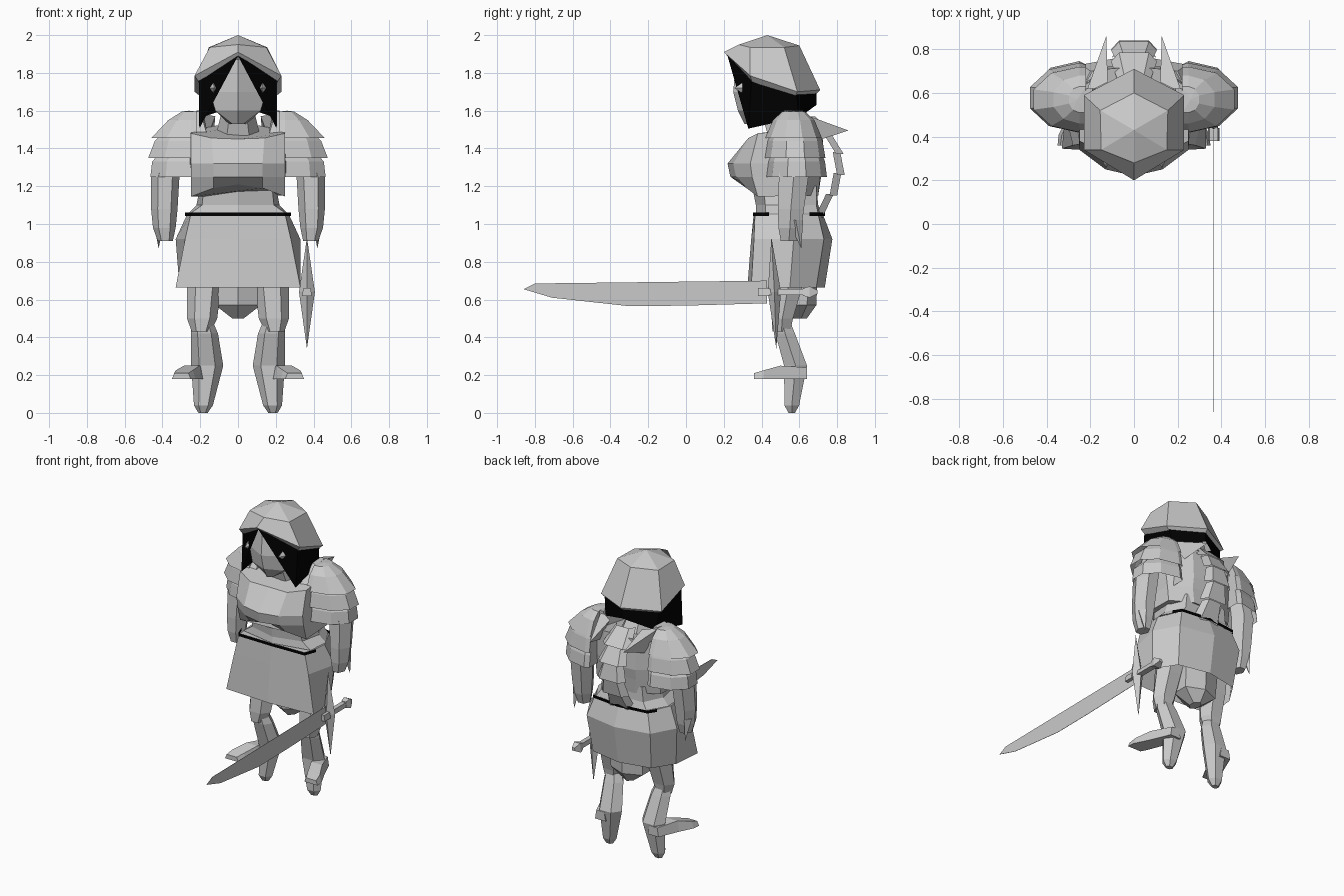
import bpy, bmesh, math
from mathutils import Vector


def material(name, v):
    m = bpy.data.materials.new(name)
    m.diffuse_color = (v, v, v, 1)
    return m


GREY = material("plain grey", 0.59)
BLACK = material("black cloth", 0.0)


def finish(name, bm, mat, side=1):
    if side < 0:
        for v in bm.verts:
            v.co.x = -v.co.x
    bmesh.ops.recalc_face_normals(bm, faces=bm.faces)
    me = bpy.data.meshes.new(name)
    bm.to_mesh(me)
    bm.free()
    me.materials.append(mat)
    ob = bpy.data.objects.new(name, me)
    bpy.context.collection.objects.link(ob)
    return ob


def loft(name, rings, mat=GREY, caps=(True, True), closed=True, side=1):
    """Skin a list of rings; a ring of one point is a tip."""
    bm = bmesh.new()
    vs = [[bm.verts.new(p) for p in r] for r in rings]
    for a, b in zip(vs, vs[1:]):
        n = max(len(a), len(b))
        for i in range(n if closed else n - 1):
            j = (i + 1) % n
            if len(a) == 1:
                bm.faces.new((a[0], b[j], b[i]))
            elif len(b) == 1:
                bm.faces.new((a[i], a[j], b[0]))
            else:
                bm.faces.new((a[i], a[j], b[j], b[i]))
    for want, r in ((caps[0], vs[0]), (caps[1], vs[-1])):
        if want and len(r) > 2:
            bm.faces.new(r)
    return finish(name, bm, mat, side)


def sym(half, z=None):
    """Full ring from its +x half, listed front centre to back centre."""
    pts = [Vector((p[0], p[1], p[2] if z is None else z)) for p in half]
    return pts + [Vector((-p.x, p.y, p.z)) for p in reversed(pts) if p.x > 0]


def oval(x, y, z, rx, ry, n=6):
    return [(x + rx * math.cos(math.tau * i / n), y + ry * math.sin(math.tau * i / n), z)
            for i in range(n)]


def rect(x, y, w, z0, z1):
    return [(x - w, y, z0), (x + w, y, z0), (x + w * .75, y, z1), (x - w * .75, y, z1)]


# Helmet: six-sided brim, narrow crown, tilted up at the front
brim = [(0, .20, 1.91), (.23, .34, 1.785), (.23, .59, 1.70), (0, .71, 1.71)]
under = [(0, .225, 1.885), (.205, .35, 1.75), (.205, .58, 1.68), (0, .685, 1.685)]
crown = [(0, .28, 1.95), (.15, .34, 1.935), (.155, .52, 1.935), (0, .60, 1.945)]
loft("helmet", [sym(under), sym(brim), sym(crown), [(0, .43, 2.0)]], caps=(False, False))

# Black cloth hanging from the helmet, open at the face
top = [(0, .22, 1.89), (.208, .348, 1.77), (.208, .582, 1.70), (0, .69, 1.70)]
low = [(.205, .33, 1.505), (.19, .60, 1.565), (0, .69, 1.63)]
for s in (1, -1):
    bm = bmesh.new()
    t = [bm.verts.new(p) for p in top]
    l = [bm.verts.new(p) for p in low]
    bm.faces.new((t[0], t[1], l[0]))
    bm.faces.new((t[1], t[2], l[1], l[0]))
    bm.faces.new((t[2], t[3], l[2], l[1]))
    finish("neck_cloth", bm, BLACK, s)
    # Small eye studs
    loft("eye", [[(.127, .255, 1.72)], [(.108, .30, 1.72), (.13, .30, 1.75),
         (.15, .30, 1.72), (.13, .30, 1.69)]], side=s)

# Face and neck
loft("face", [sym([(0, .31), (.03, .34), (.05, .46), (0, .48)], 1.53),
              sym([(0, .275), (.12, .325), (.12, .50), (0, .54)], 1.60),
              sym([(0, .25), (.15, .335), (.14, .52), (0, .56)], 1.70),
              sym([(0, .265), (.07, .34), (.09, .50), (0, .53)], 1.87)])
loft("neck", [oval(0, .54, 1.46, .12, .12), oval(0, .47, 1.62, .08, .09)])

# Breastplate with an arched lower edge, and waist
loft("breastplate", [
    sym([(0, .33, 1.21), (.13, .32, 1.19), (.25, .38, 1.145), (.24, .62, 1.15),
         (.10, .70, 1.15), (0, .70, 1.15)]),
    sym([(0, .235), (.13, .265), (.25, .35), (.25, .62), (.12, .71), (0, .715)], 1.25),
    sym([(0, .22), (.13, .25), (.25, .34), (.26, .62), (.12, .72), (0, .73)], 1.32),
    sym([(0, .34, 1.45), (.14, .33, 1.455), (.25, .38, 1.48), (.25, .62, 1.50),
         (.12, .71, 1.52), (0, .72, 1.53)])])
loft("waist", [sym([(0, .37), (.255, .42), (.265, .57), (.19, .70), (0, .72)], 1.055),
               sym([(0, .37), (.19, .42), (.22, .56), (.16, .69), (0, .70)], 1.10),
               sym([(0, .35), (.18, .41), (.20, .58), (.15, .69), (0, .69)], 1.20)])

# Belt: black strips at the front and back
for pts in ([(-.28, .44), (-.25, .36), (0, .355), (.25, .36), (.28, .44)],
            [(-.24, .655), (-.205, .71), (0, .735), (.205, .71), (.24, .655)]):
    loft("belt", [[(x, y, z) for x, y in pts] for z in (1.042, 1.062)], BLACK,
         caps=(False, False), closed=False)

# Skirt
loft("skirt", [
    sym([(0, .325), (.33, .345), (.31, .55), (.22, .69), (0, .735)], .665),
    sym([(0, .345), (.28, .36), (.33, .57), (.24, .73), (0, .775)], .92),
    sym([(0, .358), (.25, .365), (.27, .55), (.20, .70), (0, .725)], 1.05)],
    caps=(False, True))
loft("groin", [sym([(0, .46), (.13, .52), (.13, .66), (0, .70)], .80),
               sym([(0, .47), (.12, .53), (.12, .64), (0, .69)], .57),
               sym([(0, .54), (.03, .57), (.03, .61), (0, .64)], .50)])

for s in (1, -1):
    # Legs: thigh, backward bent shin, outward foot
    loft("thigh", [oval(.16, .56, .88, .11, .11), oval(.18, .54, .66, .09, .085),
                   oval(.19, .51, .50, .08, .065), oval(.195, .505, .43, .05, .055)], side=s)
    loft("shin", [oval(.19, .505, .50, .05, .045), oval(.178, .525, .42, .072, .06),
                  oval(.163, .58, .25, .085, .07), oval(.183, .56, .04, .05, .045),
                  oval(.185, .56, 0, .025, .02)], side=s)
    loft("foot", [rect(.20, .64, .04, .18, .24), rect(.245, .50, .055, .18, .25),
                  rect(.285, .41, .06, .18, .225), rect(.30, .36, .05, .18, .21)], side=s)
    # Arms with a hooked hand
    loft("arm", [oval(.35, .57, 1.40, .06, .08), oval(.385, .57, 1.25, .075, .09),
                 oval(.39, .555, 1.08, .07, .08), oval(.39, .55, .98, .06, .07),
                 oval(.385, .545, .91, .04, .05)], side=s)
    loft("thumb", [oval(.42, .58, 1.02, .03, .04, 4), [(.42, .61, .87)]], side=s)
    # Three flared shoulder plates
    for k, rows in enumerate([
            [(.05, .06, 1.595), (.125, .11, 1.55), (.22, .15, 1.455)],
            [(.16, .13, 1.48), (.20, .145, 1.44), (.237, .16, 1.35)],
            [(.17, .13, 1.38), (.215, .15, 1.33), (.225, .16, 1.25)]]):
        rings = [[(.25 + rx * math.cos(a), .57 + .008 * k + ry * math.sin(a), z)
                  for a in [math.radians(d) for d in (-90, -54, -18, 18, 54, 90)]]
                 + [(.22, .57 + ry, z), (.22, .57 - ry, z)] for rx, ry, z in rows]
        loft("shoulder_plate", rings, caps=(False, False), side=s)
        if k == 0:
            loft("shoulder_top", [rings[0], [(.26, .57, 1.60)]], side=s)
    # Collar wedge and back spike
    loft("collar", [[(.16, .42, 1.46), (.25, .42, 1.46), (.27, .62, 1.47), (.16, .62, 1.48)],
                    [(.20, .52, 1.60), (.23, .52, 1.59), (.22, .62, 1.60), (.19, .62, 1.60)]],
         side=s)
    loft("back_spike", [[(.12, .65, 1.57), (.22, .60, 1.59), (.17, .69, 1.44)],
                        [(.127, .86, 1.495)]], side=s)

# Overlapping plates down the curved back
spine = [(.69, 1.56), (.775, 1.47), (.825, 1.37), (.83, 1.26), (.79, 1.15), (.71, 1.03)]


def strip(y, z, w):
    return [(-w, y - .04, z), (-w * .65, y, z), (w * .65, y, z), (w, y - .04, z)]


for (y0, z0), (y1, z1) in zip(spine, spine[1:]):
    loft("back_plate", [strip(y0 - .008, z0 + .01, .07), strip(y1 + .01, z1, .105)],
         caps=(False, False), closed=False)

# Sword at the right hip: flat blade, long diamond guard, grip and pommel
outline = [(.43, .70), (-.80, .685), (-.86, .655), (-.71, .61), (-.30, .565), (.0, .568), (.43, .58)]
loft("blade", [[(.365 + d, y, z) for y, z in outline] for d in (-.001, .001)])
loft("guard", [[(.365, .452, .93)], oval(.365, .468, .64, .042, .035, 4), [(.365, .478, .34)]])
loft("blade_collar", [rect(.365, .38, .026, .62, .66), rect(.365, .44, .026, .62, .66)])
loft("grip", [rect(.365, .44, .02, .625, .655), rect(.365, .65, .02, .625, .655)])
loft("pommel", [rect(.365, .62, .022, .62, .66), rect(.365, .655, .03, .61, .67),
                rect(.365, .695, .012, .63, .65)])
